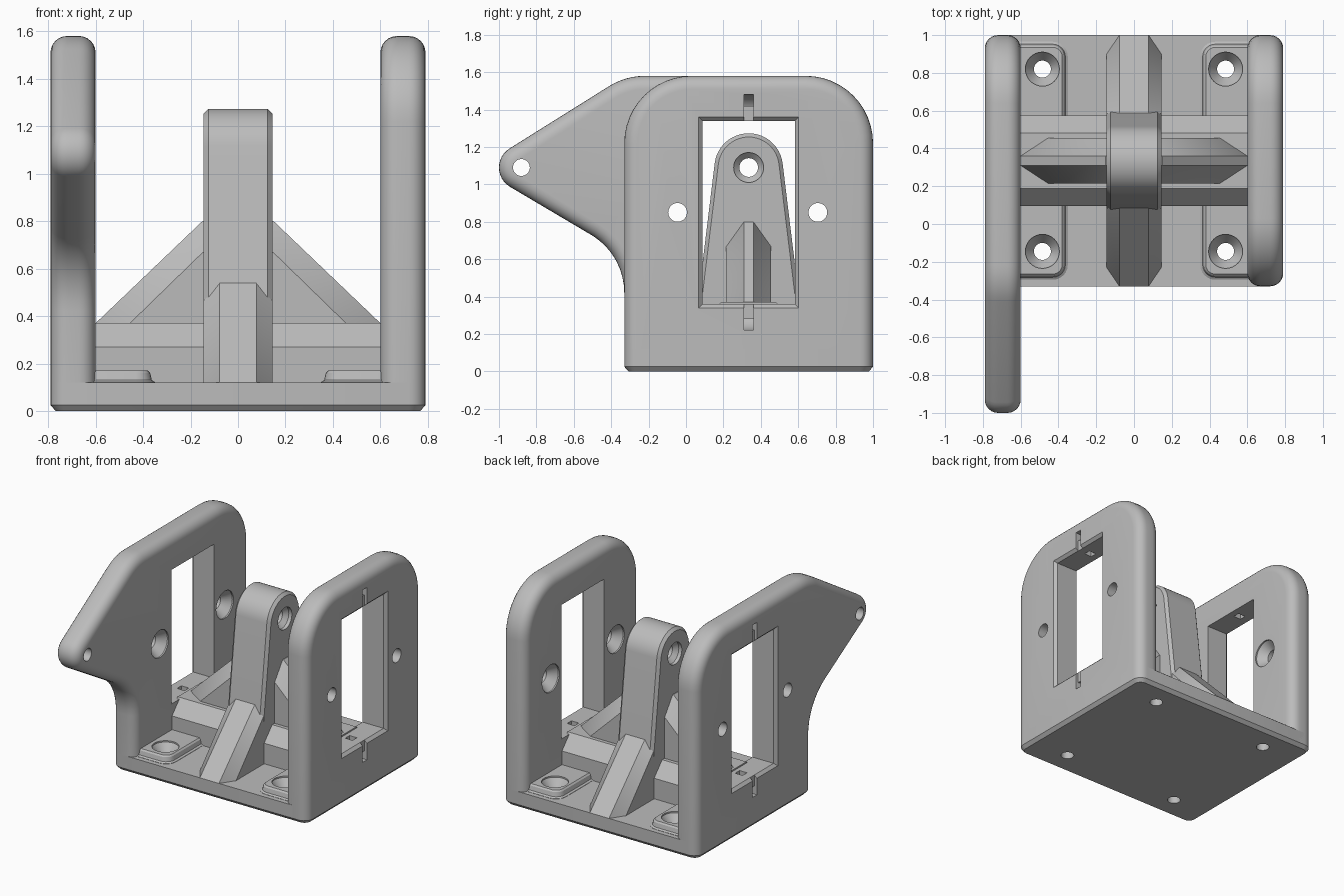
import bpy, bmesh
from math import sin, cos, radians, pi
from mathutils import Vector

cube = bpy.data.objects.get("Cube")
if cube:
    bpy.data.objects.remove(cube, do_unlink=True)

grey = bpy.data.materials.new("plain grey")
grey.use_nodes = True
colour = (0.5, 0.5, 0.5, 1)
grey.diffuse_color = colour
grey.node_tree.nodes["Principled BSDF"].inputs["Base Color"].default_value = colour


def finish(name, bm):
    bmesh.ops.recalc_face_normals(bm, faces=bm.faces)
    mesh = bpy.data.meshes.new(name)
    bm.to_mesh(mesh)
    bm.free()
    mesh.materials.append(grey)
    obj = bpy.data.objects.new(name, mesh)
    bpy.context.collection.objects.link(obj)
    return obj


def loft_mesh(rings):
    """Closed solid through matching rings of 3D points."""
    bm = bmesh.new()
    rows = [[bm.verts.new(p) for p in ring] for ring in rings]
    n = len(rows[0])
    for a, b in zip(rows, rows[1:]):
        for i in range(n):
            j = (i + 1) % n
            bm.faces.new((a[i], a[j], b[j], b[i]))
    bm.faces.new(rows[0][::-1])
    bm.faces.new(rows[-1])
    return bm


def hull(name, points):
    bm = bmesh.new()
    for p in points:
        bm.verts.new(p)
    bmesh.ops.convex_hull(bm, input=bm.verts)
    bmesh.ops.dissolve_limit(bm, angle_limit=radians(0.5), verts=bm.verts, edges=bm.edges)
    return finish(name, bm)


def arc(cu, cv, r, start, end, steps=12):
    angles = [radians(start + (end - start) * i / steps) for i in range(steps + 1)]
    return [(cu + r * cos(a), cv + r * sin(a)) for a in angles]


def rounded_rect(cx, cy, hx, hy, r, z):
    pts = []
    for k, (sx, sy) in enumerate(((1, 1), (-1, 1), (-1, -1), (1, -1))):
        pts += arc(cx + sx * (hx - r), cy + sy * (hy - r), r, 90 * k, 90 * k + 90, 6)
    return [(x, y, z) for x, y in pts]


def lathe(axis, centre, profile, sign=1):
    """Turned cutter; profile holds (radius, distance along the axis)."""
    rings = []
    for r, t in profile:
        circle = arc(*centre, r, 0, 360, 32)[:-1]
        rings.append([(sign * t, u, v) if axis == "x" else (u, v, t) for u, v in circle])
    return finish("cutter", loft_mesh(rings))


def cut(targets, cutters):
    for obj in targets:
        bpy.context.view_layer.objects.active = obj
        for c in cutters:
            mod = obj.modifiers.new("cut", "BOOLEAN")
            mod.operation = "DIFFERENCE"
            mod.solver = "EXACT"
            mod.object = c
            bpy.ops.object.modifier_apply(modifier=mod.name)
    for c in cutters:
        bpy.data.objects.remove(c, do_unlink=True)


MID = 0.335      # middle of the body in y
TOP = 0.12       # top of the base slab
parts = []

# Base slab with chamfered underside
base = finish("base", loft_mesh([
    rounded_rect(0, MID, 0.79 - d, 0.665 - d, 0.07 - d, z)
    for z, d in ((0, 0.022), (0.025, 0), (TOP, 0))]))

# Raised screw pads along both walls
pads = [finish(name, loft_mesh([
    rounded_rect(s * 0.535, MID, 0.165 + d, 0.61 + d, 0.06 + d, z)
    for z, d in ((0.1, 0.02), (0.122, 0.02), (0.13, 0.007), (0.16, 0), (0.17, -0.01))]))
    for name, s in (("left_pad", 1), ("right_pad", -1))]
cut([base] + pads, [
    lathe("z", (s * 0.485, y), [(0.045, -0.1), (0.045, 0.1), (0.09, 0.16), (0.09, 0.3)])
    for s in (1, -1) for y in (-0.145, 0.82)])
parts += [base] + pads


# Side walls: rounded plate, window, tie slots and screw holes
def wall(name, s, outline):
    bm = loft_mesh([[(s * x, y, z) for y, z in outline] for x in (0.6, 0.79)])
    rim = [e for e in bm.edges if abs(e.verts[0].co.x - e.verts[1].co.x) < 0.01]
    bmesh.ops.recalc_face_normals(bm, faces=bm.faces)
    bmesh.ops.bevel(bm, geom=rim, offset=0.07, segments=6, profile=0.5,
                    affect="EDGES", clamp_overlap=False)
    bmesh.ops.bisect_plane(bm, geom=bm.verts[:] + bm.edges[:] + bm.faces[:],
                           plane_co=(0, 0, 0.025), plane_no=(0, 0, 1), clear_inner=True)
    bmesh.ops.holes_fill(bm, edges=[e for e in bm.edges if e.is_boundary])
    plate = finish(name, bm)

    window = loft_mesh([
        [(s * x, MID + a * (0.247 + d), 0.85 + b * (0.49 + d))
         for a, b in ((1, 1), (-1, 1), (-1, -1), (1, -1))]
        for x, d in ((0.5, 0), (0.77, 0), (0.81, 0.04))])
    cutters = [finish("cutter", window)]
    slot = ([(0.65, 0.4)] + arc(0.77, 0.34, 0.12, 180, 270, 8) + [(0.85, 0.22), (0.85, 0.4), (0.77, 0.4)]
            + arc(0.77, 0.34, 0.06, 270, 180, 8) + [(0.71, 0.4)])
    for flip in (False, True):
        cutters.append(finish("cutter", loft_mesh([
            [(s * x, y, 1.7 - z if flip else z) for x, z in slot]
            for y in (MID - 0.025, MID + 0.025)])))
    for y in (-0.045, 0.705):
        cutters.append(lathe("x", (y, 0.85), [(0.1, 0.5), (0.1, 0.61), (0.05, 0.67), (0.05, 0.9)], s))
    if s < 0:
        cutters.append(lathe("x", (-0.88, 1.09), [(0.045, 0.5), (0.045, 0.9)], s))
    cut([plate], cutters)
    return plate


back_edge = [(1, -0.2)] + arc(0.64, 1.22, 0.36, 0, 90)
front_foot = [(-0.33, -0.2)]
plain = back_edge + arc(0.03, 1.22, 0.36, 90, 180) + front_foot
armed = (back_edge + arc(-0.22, 1.22, 0.36, 90, 122, 6) + arc(-0.88, 1.09, 0.12, 122, 238)
         + arc(-0.69, 0.42, 0.36, 58, 0, 8) + front_foot)
parts += [wall("left_wall", 1, plain), wall("right_wall", -1, armed)]

# Low rib across the base, with sloped shoulders
rib = [(0.24, 0.1), (0.24, 0.27), (0.147, 0.37)]
parts.append(hull("cross_rib", [(x, MID + a * y, z) for x in (-0.62, 0.62)
                                for a in (-1, 1) for y, z in rib]))

# Triangular gusset between post and walls
gusset = [(0.025, 0.15, 0.8), (0.025, 0.6, 0.37), (0.12, 0.15, 0.667), (0.12, 0.455, 0.37),
          (0.12, 0.455, 0.36), (0.025, 0.6, 0.36)]
parts.append(hull("post_gusset", [(s * x, MID + a * y, z) for s in (-1, 1)
                                  for a in (-1, 1) for y, x, z in gusset]))

# Tapered centre post with rounded top and chamfered edges
post_points = []
for x, r, foot in ((0.145, 0.163, 0.285), (0.125, 0.183, 0.305)):
    section = arc(MID, 1.09, r, -6, 186, 28) + [(MID - foot, 0.1), (MID + foot, 0.1)]
    post_points += [(s * x, y, z) for s in (-1, 1) for y, z in section]
post = hull("centre_post", post_points)
cut([post], [lathe("x", (MID, 1.09), [(0.08, -0.2), (0.08, -0.12), (0.05, -0.09),
                                      (0.05, 0.09), (0.08, 0.12), (0.08, 0.2)])])
parts.append(post)

# Sloped braces in front of and behind the post
brace = [(0.077, 0.25, 0.54), (0.077, 0.665, TOP), (0.145, 0.25, 0.465), (0.145, 0.565, TOP),
         (0.145, 0.565, 0.1), (0.077, 0.665, 0.1), (0.145, 0.25, 0.1)]
for name, a in (("front_brace", -1), ("back_brace", 1)):
    parts.append(hull(name, [(s * x, MID + a * y, z) for s in (-1, 1) for x, y, z in brace]))

# Smooth the rounded surfaces and keep the corners crisp
bpy.ops.object.select_all(action="DESELECT")
for obj in parts:
    obj.select_set(True)
bpy.context.view_layer.objects.active = base
bpy.ops.object.shade_smooth_by_angle(angle=radians(30))
